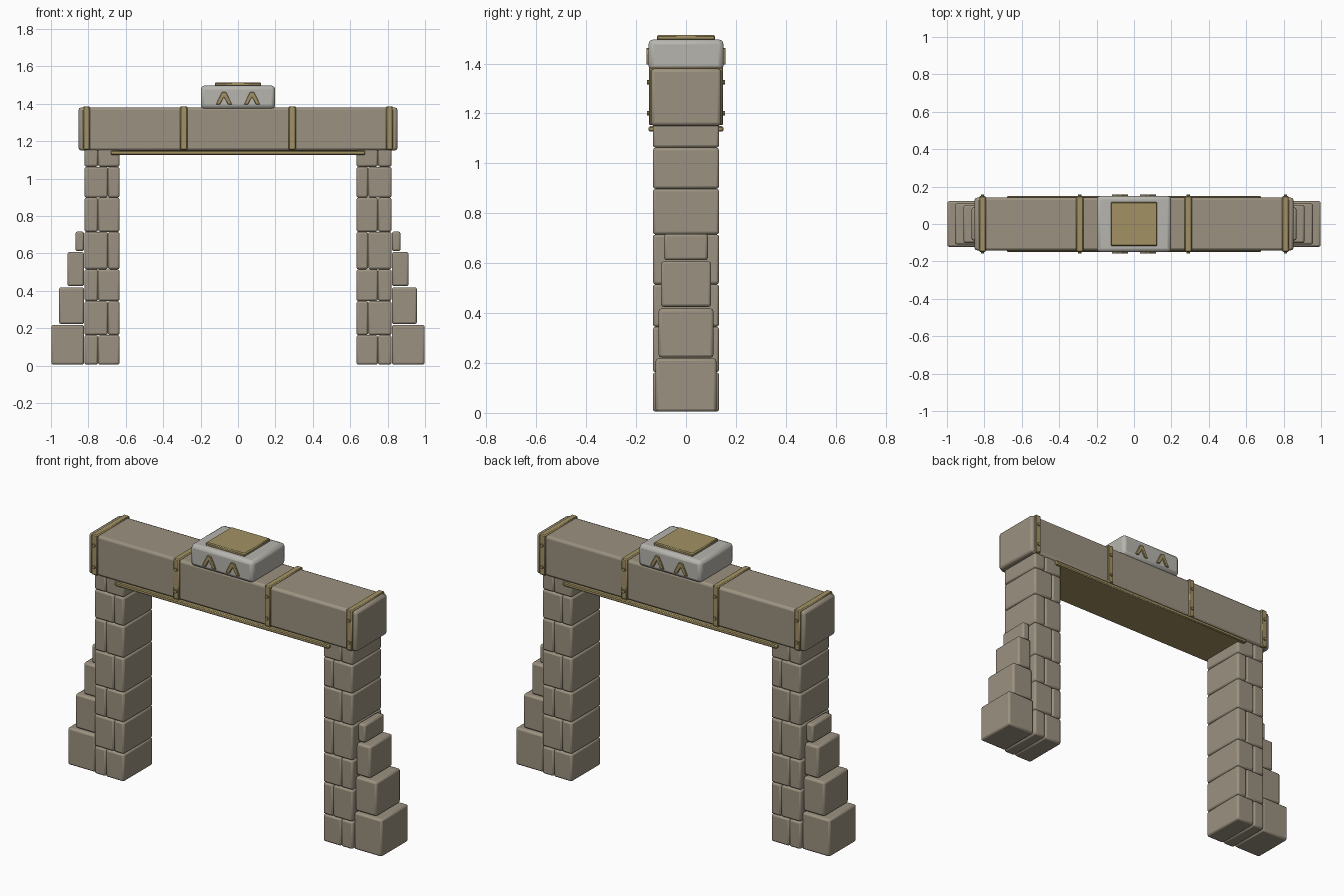
import bpy, bmesh, math
from mathutils import Matrix

if "Cube" in bpy.data.objects:
    bpy.data.objects.remove(bpy.data.objects["Cube"])


def material(name, rgb):
    m = bpy.data.materials.new(name)
    m.diffuse_color = (*rgb, 1)
    m.use_nodes = True
    m.node_tree.nodes["Principled BSDF"].inputs["Base Color"].default_value = m.diffuse_color
    return m


STONE = material("warm_stone", (0.33, 0.285, 0.215))
PALE = material("pale_stone", (0.47, 0.46, 0.42))
GOLD = material("aged_gold", (0.36, 0.285, 0.125))


def finish(name, bm, mat, bevel=0.0, segments=2):
    me = bpy.data.meshes.new(name)
    bm.to_mesh(me)
    bm.free()
    ob = bpy.data.objects.new(name, me)
    bpy.context.collection.objects.link(ob)
    me.materials.append(mat)
    if bevel:
        mod = ob.modifiers.new("rounded_edges", 'BEVEL')
        mod.width = bevel
        mod.segments = segments
        mod.limit_method = 'ANGLE'
    bpy.ops.object.select_all(action='DESELECT')
    ob.select_set(True)
    bpy.context.view_layer.objects.active = ob
    bpy.ops.object.shade_smooth_by_angle(angle=math.radians(35))
    return ob


def block(name, x, y, z, mat, bevel, segments=2):
    """Box given as (min, max) ranges on each axis."""
    bm = bmesh.new()
    centre = [(a + b) / 2 for a, b in (x, y, z)]
    size = [b - a for a, b in (x, y, z)]
    bmesh.ops.create_cube(bm, size=1, matrix=Matrix.Translation(centre) @ Matrix.Diagonal((*size, 1)))
    return finish(name, bm, mat, bevel, segments)


def span(side, a, b):
    return (a, b) if side > 0 else (-b, -a)


# Pillars of alternating wide and narrow bricks, with stepped buttresses outside
courses = [0.005, 0.163, 0.345, 0.515, 0.715, 0.898, 1.063, 1.16]
buttress = [(0.998, 0.122, 0.005, 0.218), (0.957, 0.11, 0.222, 0.418),
            (0.912, 0.101, 0.425, 0.607), (0.869, 0.088, 0.612, 0.717)]
for side in (-1, 1):
    label = "right" if side > 0 else "left"
    for i, (low, high) in enumerate(zip(courses, courses[1:])):
        split = 0.748 if i % 2 == 0 else 0.696
        depth = 0.133
        for part, a, b in (("inner", 0.633, split), ("outer", split, 0.821)):
            block(f"{label}_pillar_{part}_brick_{i + 1}", span(side, a, b),
                  (-depth, depth), (low, high), STONE, 0.011)
    for i, (edge, depth, low, high) in enumerate(buttress):
        block(f"{label}_buttress_block_{i + 1}", span(side, 0.823, edge),
              (-depth, depth), (low, high), STONE, 0.011)

# Lintel beam and the gold plate lining its underside
block("lintel_beam", (-0.853, 0.853), (-0.141, 0.141), (1.15, 1.38), STONE, 0.014)
block("lintel_under_plate", (-0.68, 0.68), (-0.15, 0.15), (1.127, 1.149), GOLD, 0.005, 1)

# Gold straps around the beam, each with rivets front and back
for i, x in enumerate((-0.81, -0.29, 0.29, 0.81)):
    block(f"beam_strap_{i + 1}", (x - 0.019, x + 0.019), (-0.149, 0.149),
          (1.153, 1.386), GOLD, 0.005, 1)
    bm = bmesh.new()
    for y in (-0.15, 0.15):
        for z in (1.2, 1.325):
            turn = Matrix.Translation((x, y, z)) @ Matrix.Rotation(math.pi / 2, 4, 'X')
            bmesh.ops.create_cone(bm, cap_ends=True, segments=10, radius1=0.009,
                                  radius2=0.009, depth=0.014, matrix=turn)
    finish(f"strap_rivets_{i + 1}", bm, GOLD)

# Pale crown stone with a gold cap plate
block("crown_stone", (-0.199, 0.199), (-0.151, 0.151), (1.372, 1.497), PALE, 0.02)
block("crown_cap_plate", (-0.124, 0.124), (-0.117, 0.117), (1.494, 1.514), GOLD, 0.005, 1)

# Chevron ornaments on the front and back of the crown
chevron = [(-0.043, 1.396), (-0.022, 1.396), (0, 1.437), (0.022, 1.396),
           (0.043, 1.396), (0.011, 1.462), (-0.011, 1.462)]
for face, y in (("front", -0.159), ("back", 0.149)):
    for label, x in (("left", -0.075), ("right", 0.075)):
        bm = bmesh.new()
        outline = bm.faces.new([bm.verts.new((x + px, y, pz)) for px, pz in chevron])
        solid = bmesh.ops.extrude_face_region(bm, geom=[outline])
        moved = [v for v in solid["geom"] if isinstance(v, bmesh.types.BMVert)]
        bmesh.ops.translate(bm, verts=moved, vec=(0, 0.01, 0))
        bmesh.ops.recalc_face_normals(bm, faces=bm.faces)
        finish(f"{face}_{label}_chevron", bm, GOLD, 0.002, 1)
